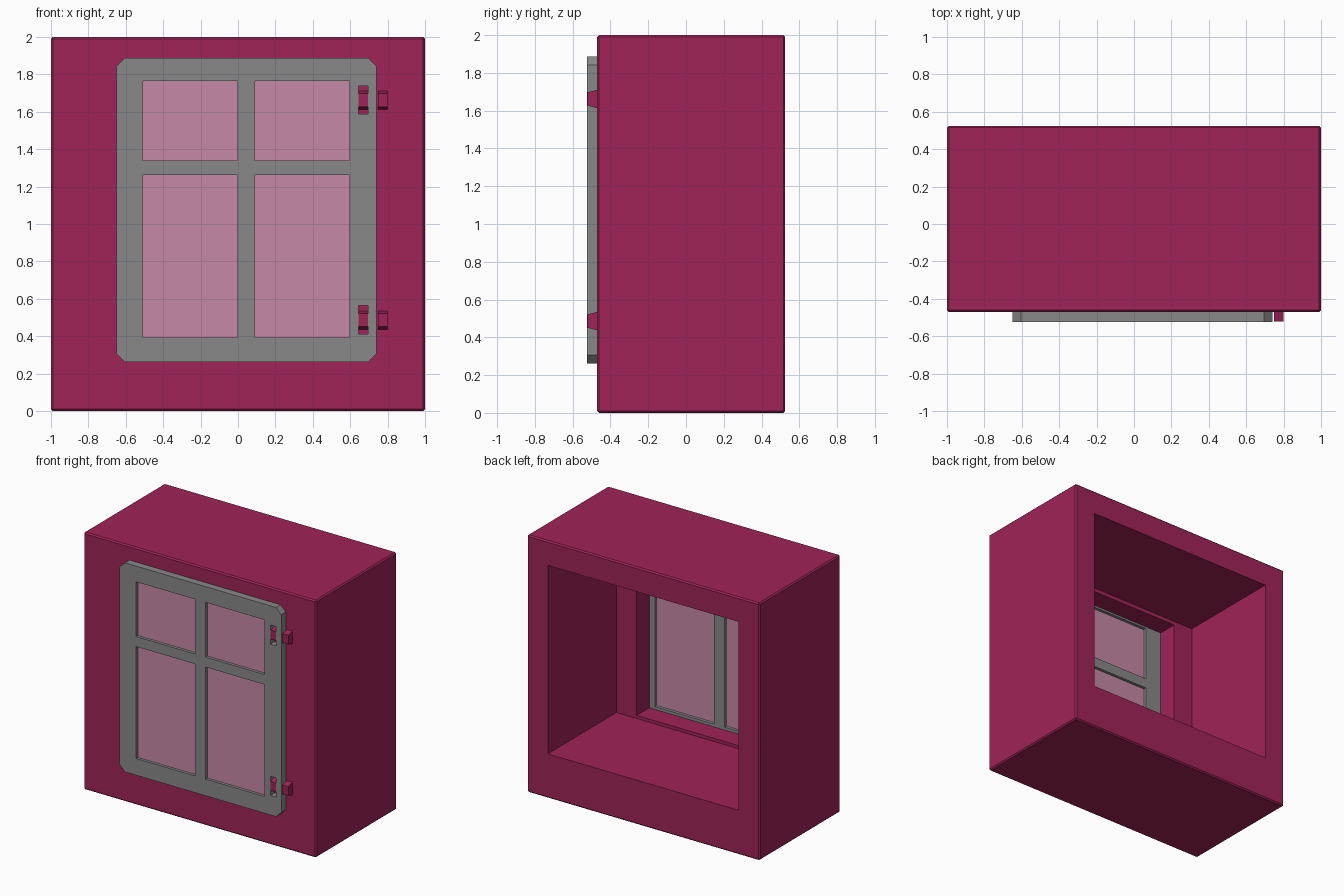
import bpy, bmesh

cube = bpy.data.objects.get("Cube")
if cube:
    bpy.data.objects.remove(cube, do_unlink=True)


def material(name, rgb):
    m = bpy.data.materials.new(name)
    m.use_nodes = True
    m.diffuse_color = (*rgb, 1)
    m.node_tree.nodes["Principled BSDF"].inputs["Base Color"].default_value = (*rgb, 1)
    return m


CRIMSON = material("crimson wall", (0.35, 0.017, 0.098))
GREY = material("grey frame", (0.25, 0.25, 0.25))
PINK = material("pink glass", (0.57, 0.25, 0.39))


def block(name, x, y, z, mat, bevel=0, edge_test=lambda e: True):
    """Box between (low, high) bounds, with selected edges chamfered."""
    bm = bmesh.new()
    bmesh.ops.create_cube(bm, size=1)
    for v in bm.verts:
        v.co = [b[0] if c < 0 else b[1] for c, b in zip(v.co, (x, y, z))]
    if bevel:
        bmesh.ops.bevel(bm, geom=[e for e in bm.edges if edge_test(e)],
                        offset=bevel, segments=1, affect='EDGES')
    mesh = bpy.data.meshes.new(name)
    bm.to_mesh(mesh)
    bm.free()
    mesh.materials.append(mat)
    ob = bpy.data.objects.new(name, mesh)
    bpy.context.collection.objects.link(ob)
    return ob


def cut(target, x, y, z):
    """Remove a box-shaped volume from the target."""
    tool = block("cutter", x, y, z, target.data.materials[0])
    tool.hide_render = True
    mod = target.modifiers.new("cut", 'BOOLEAN')
    mod.operation, mod.solver, mod.object = 'DIFFERENCE', 'EXACT', tool
    bpy.context.view_layer.objects.active = target
    bpy.ops.object.modifier_apply(modifier=mod.name)
    bpy.data.objects.remove(tool, do_unlink=True)


FRONT, BACK, FACE = -0.47, 0.525, -0.525

# Deep wall surround, open at the back, with a smaller window opening in front
wall = block("wall_surround", (-1, 1), (FRONT, BACK), (0, 2), CRIMSON, 0.01)
cut(wall, (-0.82, 0.82), (-0.315, 0.7), (0.345, 1.81))
cut(wall, (-0.65, 0.645), (-0.7, 0), (0.37, 1.78))

# Window frame with chamfered corners
frame = block("window_frame", (-0.65, 0.74), (FACE, FRONT), (0.262, 1.888), GREY, 0.045,
              lambda e: abs(e.verts[0].co.y - e.verts[1].co.y) > 0.01)

# Four panes, set halfway into the frame
for side, x in (("right", (-0.508, -0.002)), ("left", (0.09, 0.597))):
    for level, z in (("lower", (0.392, 1.262)), ("upper", (1.34, 1.765))):
        cut(frame, x, (-0.7, 0), z)
        block(f"{level}_{side}_pane", x, (-0.503, -0.493), z, PINK)

# Hinge brackets: tapered blocks, the inner ones seated in slots in the frame
for level, z in (("lower", 0.486), ("upper", 1.662)):
    cut(frame, (0.645, 0.695), (-0.7, 0), (z - 0.073, z + 0.077))
    for side, x in (("inner", (0.645, 0.695)), ("outer", (0.748, 0.798))):
        bracket = block(f"{level}_{side}_hinge", x, (FACE + 0.004, FRONT),
                        (z - 0.049, z + 0.049), CRIMSON)
        for v in bracket.data.vertices:
            if v.co.y < -0.5:
                v.co.z = z + (v.co.z - z) * 0.72
